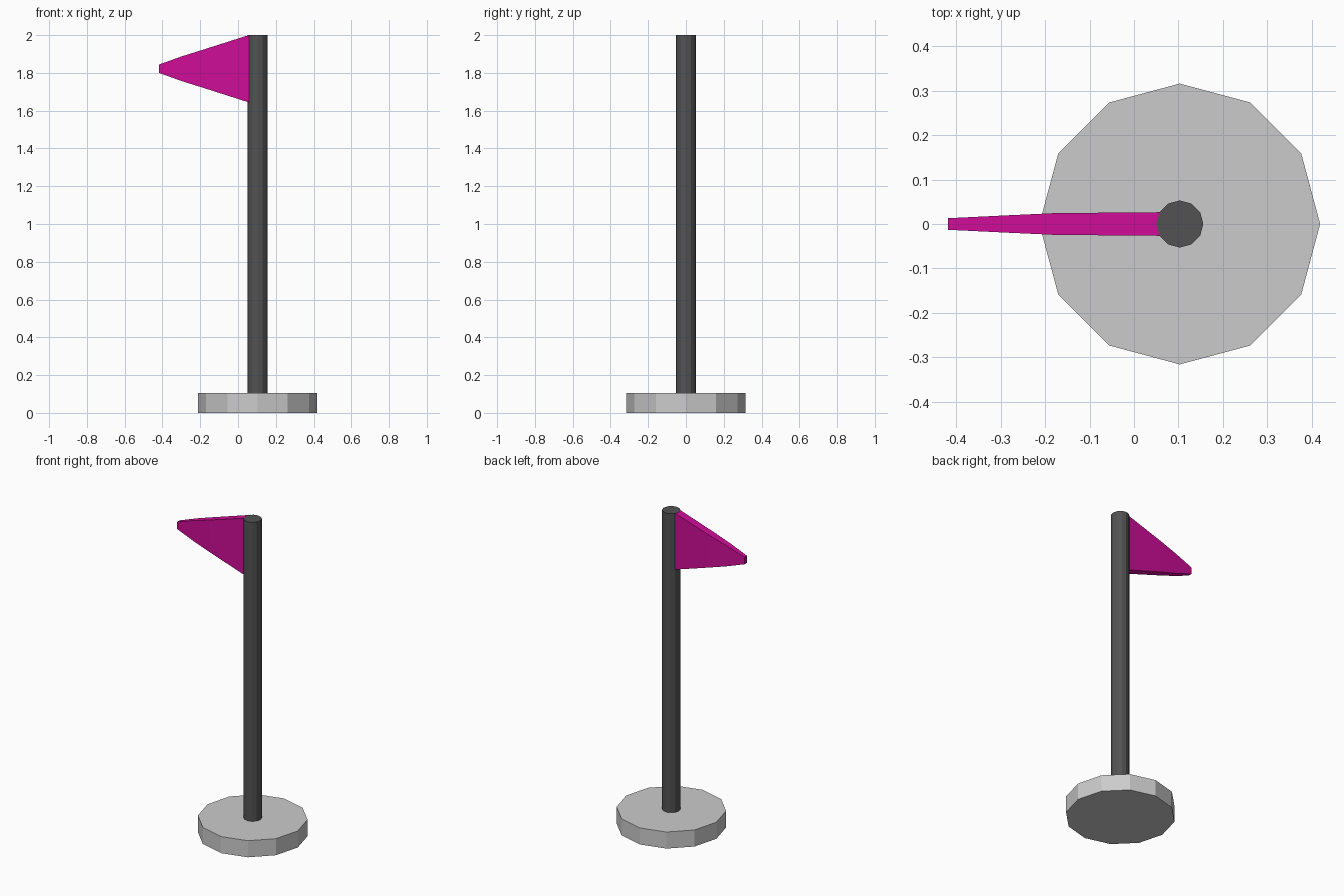
import bpy, bmesh, math

if "Cube" in bpy.data.objects:
    bpy.data.objects.remove(bpy.data.objects["Cube"], do_unlink=True)

AXIS_X = 0.103


def material(name, rgb):
    mat = bpy.data.materials.new(name)
    mat.use_nodes = True
    mat.diffuse_color = (*rgb, 1)
    mat.node_tree.nodes["Principled BSDF"].inputs["Base Color"].default_value = (*rgb, 1)
    return mat


def finish(name, bm, mat):
    bmesh.ops.recalc_face_normals(bm, faces=bm.faces)
    mesh = bpy.data.meshes.new(name)
    bm.to_mesh(mesh)
    bm.free()
    mesh.materials.append(mat)
    obj = bpy.data.objects.new(name, mesh)
    bpy.context.collection.objects.link(obj)
    return obj


def loft(name, rings, mat):
    """Skin equal-length point rings and cap both ends."""
    bm = bmesh.new()
    loops = [[bm.verts.new(p) for p in ring] for ring in rings]
    n = len(loops[0])
    for a, b in zip(loops, loops[1:]):
        for i in range(n):
            j = (i + 1) % n
            bm.faces.new((a[i], a[j], b[j], b[i]))
    bm.faces.new(loops[0])
    bm.faces.new(loops[-1])
    return finish(name, bm, mat)


def circle(radius, z, sides=12):
    return [(AXIS_X + radius * math.cos(math.tau * i / sides),
             radius * math.sin(math.tau * i / sides), z) for i in range(sides)]


grey = material("light grey", (0.60, 0.60, 0.60))
dark = material("dark grey", (0.085, 0.085, 0.085))
pink = material("magenta", (0.62, 0.004, 0.31))

# Twelve-sided foot and pole
loft("base", [circle(0.316, 0), circle(0.316, 0.105)], grey)
loft("pole", [circle(0.053, 0.10), circle(0.053, 2.0)], dark)

# Pennant: x, half thickness, half height, from the pole out to the blunt tip
sections = [(0.057, 0.0265, 0.178), (-0.178, 0.0245, 0.103),
            (-0.296, 0.019, 0.066), (-0.419, 0.013, 0.022)]
loft("flag", [[(x, sy * hy, 1.822 + sz * hz)
               for sy, sz in ((-1, -1), (1, -1), (1, 1), (-1, 1))]
              for x, hy, hz in sections], pink)
